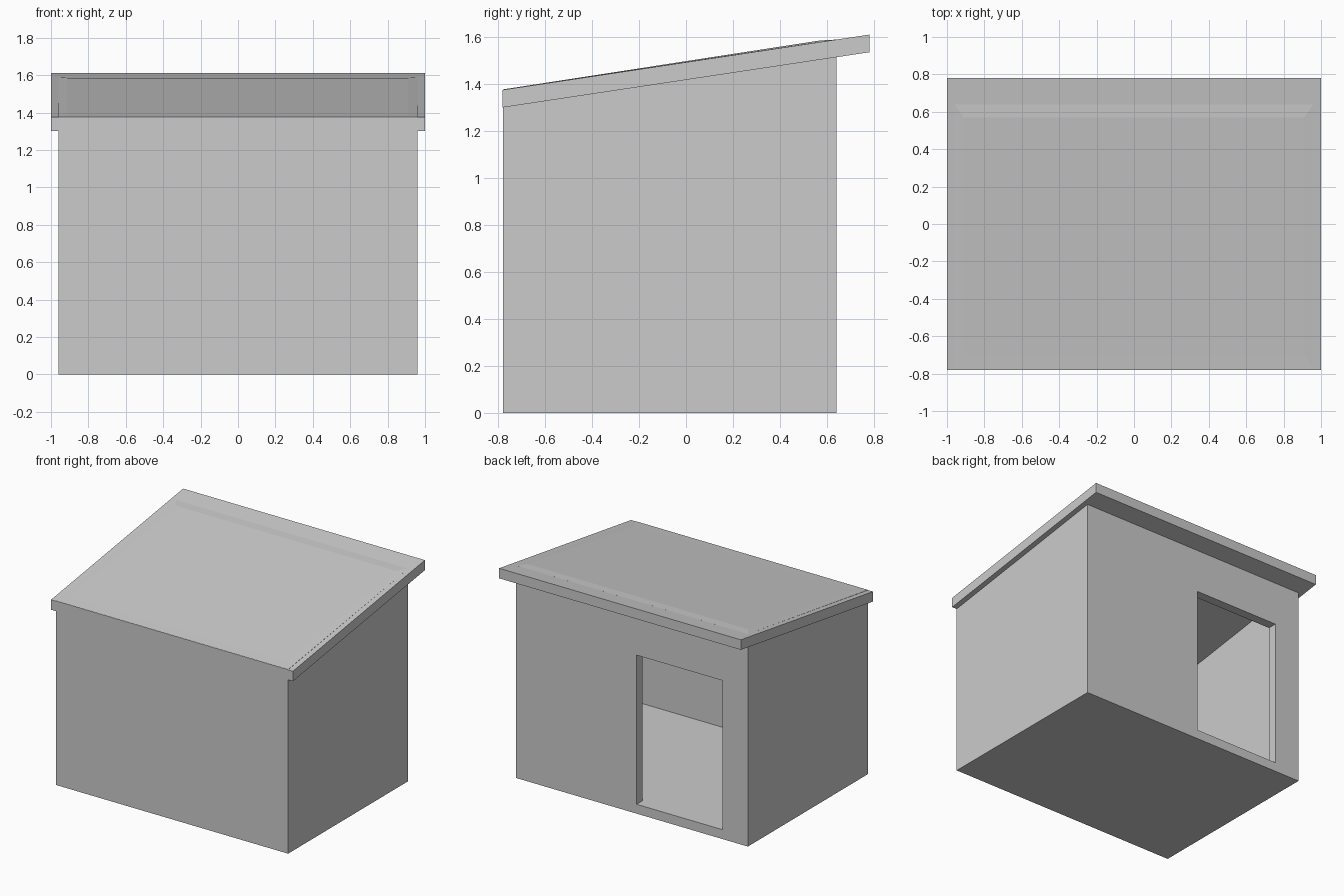
import bpy
import bmesh

if "Cube" in bpy.data.objects:
    bpy.data.objects.remove(bpy.data.objects["Cube"])


def prism(name, profile, x0, x1):
    """Extrude a (y, z) profile along x."""
    bm = bmesh.new()
    face = bm.faces.new([bm.verts.new((x0, y, z)) for y, z in profile])
    ext = bmesh.ops.extrude_face_region(bm, geom=[face])["geom"]
    moved = [v for v in ext if isinstance(v, bmesh.types.BMVert)]
    bmesh.ops.translate(bm, verts=moved, vec=(x1 - x0, 0, 0))
    bmesh.ops.recalc_face_normals(bm, faces=bm.faces)
    mesh = bpy.data.meshes.new(name)
    bm.to_mesh(mesh)
    bm.free()
    obj = bpy.data.objects.new(name, mesh)
    bpy.context.collection.objects.link(obj)
    return obj


def cut(target, cutter):
    cutter.hide_render = True
    cutter.hide_set(True)
    mod = target.modifiers.new(cutter.name, "BOOLEAN")
    mod.operation = "DIFFERENCE"
    mod.solver = "EXACT"
    mod.object = cutter


# Sloping roof slab, overhanging the sides and the back
prism("roof", [(-0.78, 1.30), (0.78, 1.535), (0.78, 1.61), (-0.78, 1.375)], -1, 1)

# Walls and floor block, its top barely breaking through the roof
hut = prism("hut_walls", [(-0.779, 0), (0.64, 0), (0.64, 1.589), (-0.779, 1.377)],
            -0.96, 0.96)

# Inset the top so the wall thickness reads as a faint border
bm = bmesh.new()
bm.from_mesh(hut.data)
top = max(bm.faces, key=lambda f: f.calc_center_median().z)
bmesh.ops.inset_region(bm, faces=[top], thickness=0.07)
for v in top.verts:
    front = v.co.y < 0
    v.co.y = -0.70 if front else 0.57
    v.co.z = 1.388 if front else 1.585
bm.to_mesh(hut.data)
bm.free()

# Hollow interior with a sloping ceiling
cut(hut, prism("room_cutter", [(-0.705, 0.07), (0.57, 0.07), (0.57, 1.50), (-0.705, 1.31)],
               -0.89, 0.89))

# Doorway in the back wall
cut(hut, prism("door_cutter", [(0.5, 0.07), (0.8, 0.07), (0.8, 1.185), (0.5, 1.185)],
               -0.75, -0.04))
